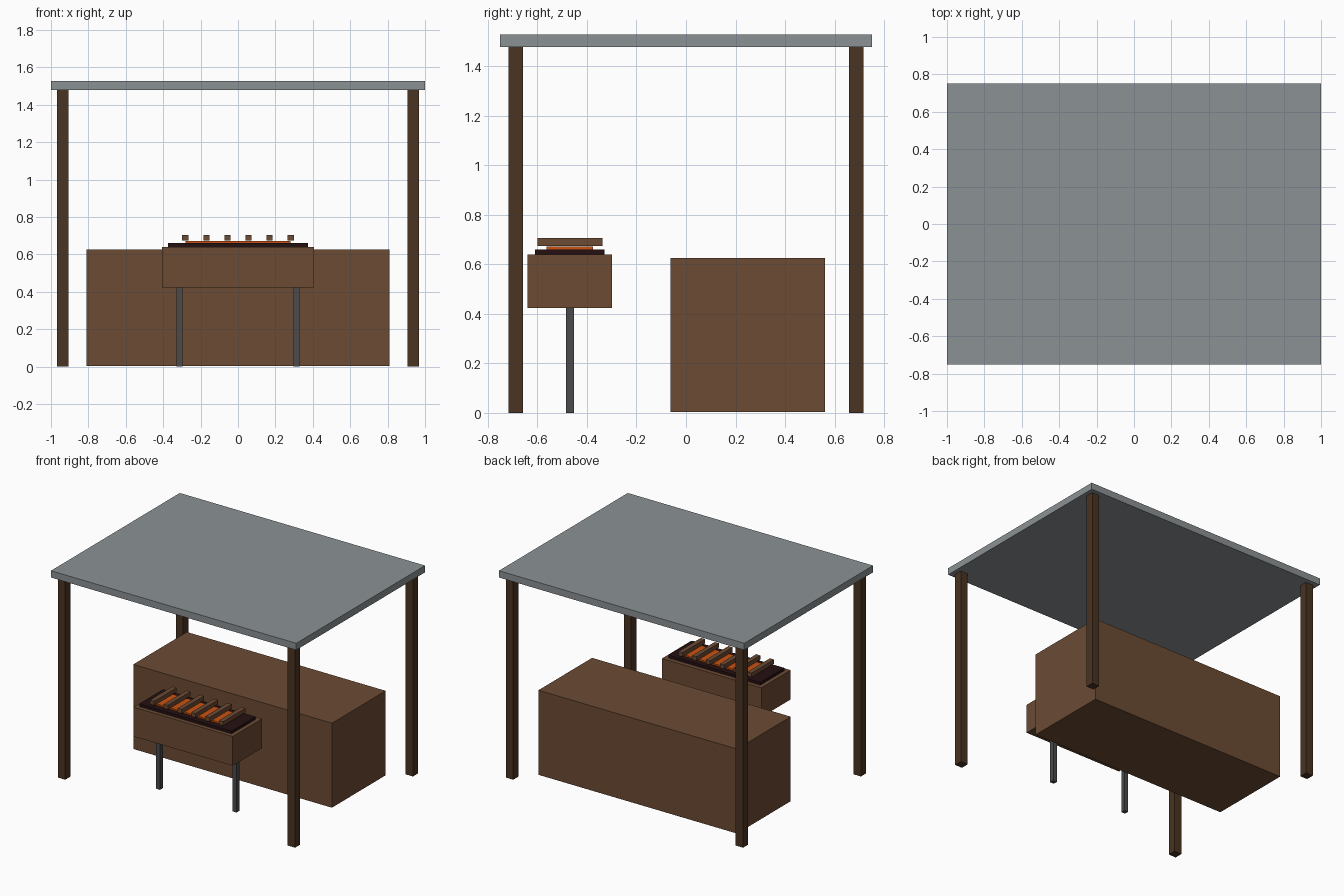
import bpy

cube = bpy.data.objects.get("Cube")
if cube:
    bpy.data.objects.remove(cube, do_unlink=True)


def material(name, r, g, b):
    m = bpy.data.materials.new(name)
    m.use_nodes = True
    m.diffuse_color = (r, g, b, 1)
    bsdf = next(n for n in m.node_tree.nodes if n.type == 'BSDF_PRINCIPLED')
    bsdf.inputs["Base Color"].default_value = (r, g, b, 1)
    return m


def box(name, mat, x, y, z):
    """Box spanning the (low, high) ranges on each axis."""
    spans = (x, y, z)
    bpy.ops.mesh.primitive_cube_add(size=1, location=[(a + b) / 2 for a, b in spans])
    ob = bpy.context.object
    ob.name = name
    ob.scale = [b - a for a, b in spans]
    bpy.ops.object.transform_apply(location=False, rotation=False, scale=True)
    ob.data.materials.append(mat)
    return ob


def around(centre, width):
    return (centre - width / 2, centre + width / 2)


wood = material("brown wood", 0.147, 0.069, 0.034)
dark_wood = material("dark wood", 0.068, 0.034, 0.016)
slate = material("grey roofing", 0.26, 0.285, 0.295)
steel = material("dark steel", 0.07, 0.07, 0.077)
char = material("charcoal", 0.018, 0.005, 0.006)
glow = material("glowing orange", 0.6, 0.085, 0.006)

# Shelter: flat roof on four corner posts
box("roof", slate, (-1, 1), (-0.75, 0.75), (1.478, 1.528))
for side, x in (("right", -0.937), ("left", 0.937)):
    for end, y in (("front", -0.687), ("back", 0.687)):
        box(f"{end}_{side}_post", dark_wood, around(x, 0.06), around(y, 0.06), (0, 1.478))

# Counter
box("counter", wood, (-0.81, 0.81), (-0.063, 0.562), (0.003, 0.626))

# Grill box on two legs, with coals and embers
box("grill_box", wood, (-0.405, 0.405), (-0.64, -0.298), (0.424, 0.64))
for side, x in (("right", -0.312), ("left", 0.312)):
    box(f"{side}_grill_leg", steel, around(x, 0.032), around(-0.469, 0.032), (0, 0.424))
box("coal_bed", char, (-0.375, 0.375), (-0.61, -0.33), (0.64, 0.66))
box("embers", glow, (-0.282, 0.282), (-0.563, -0.376), (0.66, 0.671))

# Row of bars across the grill
for i in range(6):
    box(f"grill_bar_{i + 1}", wood, around((i - 2.5) * 0.1125, 0.034),
        (-0.6, -0.338), (0.674, 0.705))
